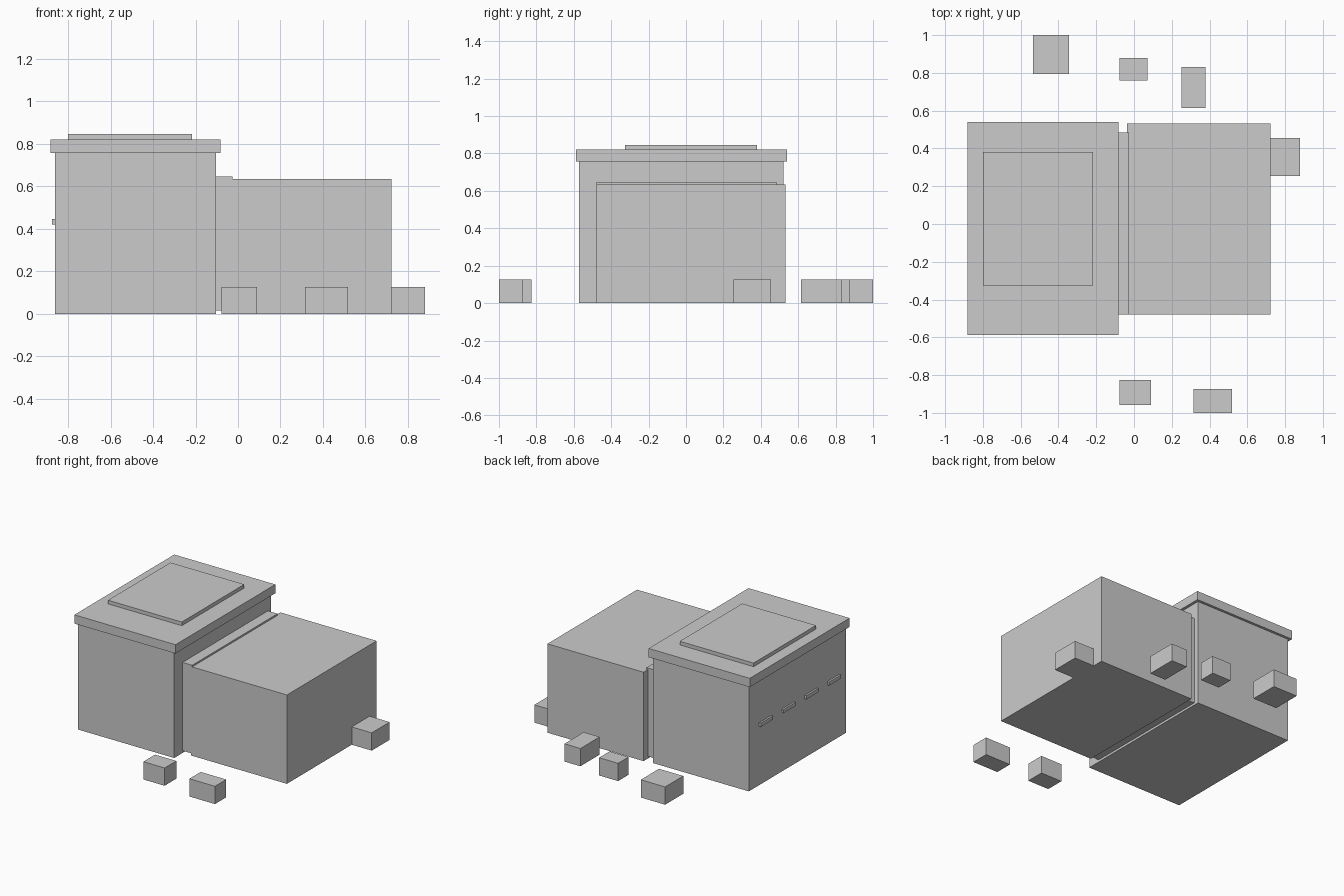
import bpy

# Single flat grey for everything
grey = bpy.data.materials.new("plain_grey")
grey.diffuse_color = (0.6, 0.6, 0.6, 1)


def box(name, x, y, z):
    """Axis-aligned box from (min, max) pairs."""
    bpy.ops.mesh.primitive_cube_add(size=1)
    ob = bpy.context.object
    ob.name = name
    for v in ob.data.vertices:
        v.co = [r[0] if c < 0 else r[1] for c, r in zip(v.co, (x, y, z))]
    ob.data.materials.append(grey)
    return ob


# Tall building with overhanging roof slab and raised roof panel
box("tall_block", (-0.862, -0.103), (-0.573, 0.522), (0, 0.757))
box("roof_slab", (-0.882, -0.083), (-0.587, 0.540), (0.757, 0.820))
box("roof_panel", (-0.800, -0.217), (-0.325, 0.380), (0.820, 0.846))

# Lower building and the narrow link joining the two
box("low_block", (-0.038, 0.722), (-0.479, 0.533), (0, 0.635))
box("link", (-0.103, -0.027), (-0.479, 0.485), (0.016, 0.647))

# Row of ledges on the left wall
for i in range(4):
    y = 0.337 - 0.257 * i
    box(f"wall_ledge_{i + 1}", (-0.875, -0.862), (y - 0.068, y + 0.068), (0.42, 0.446))

# Small crates around the buildings
crates = [
    ((-0.535, -0.343), (0.795, 1.0)),
    ((-0.078, 0.072), (0.760, 0.878)),
    ((0.252, 0.378), (0.615, 0.832)),
    ((0.722, 0.880), (0.253, 0.455)),
    ((-0.078, 0.090), (-0.957, -0.825)),
    ((0.316, 0.518), (-1.0, -0.873)),
]
for i, (x, y) in enumerate(crates):
    box(f"crate_{i + 1}", x, y, (0, 0.127))
